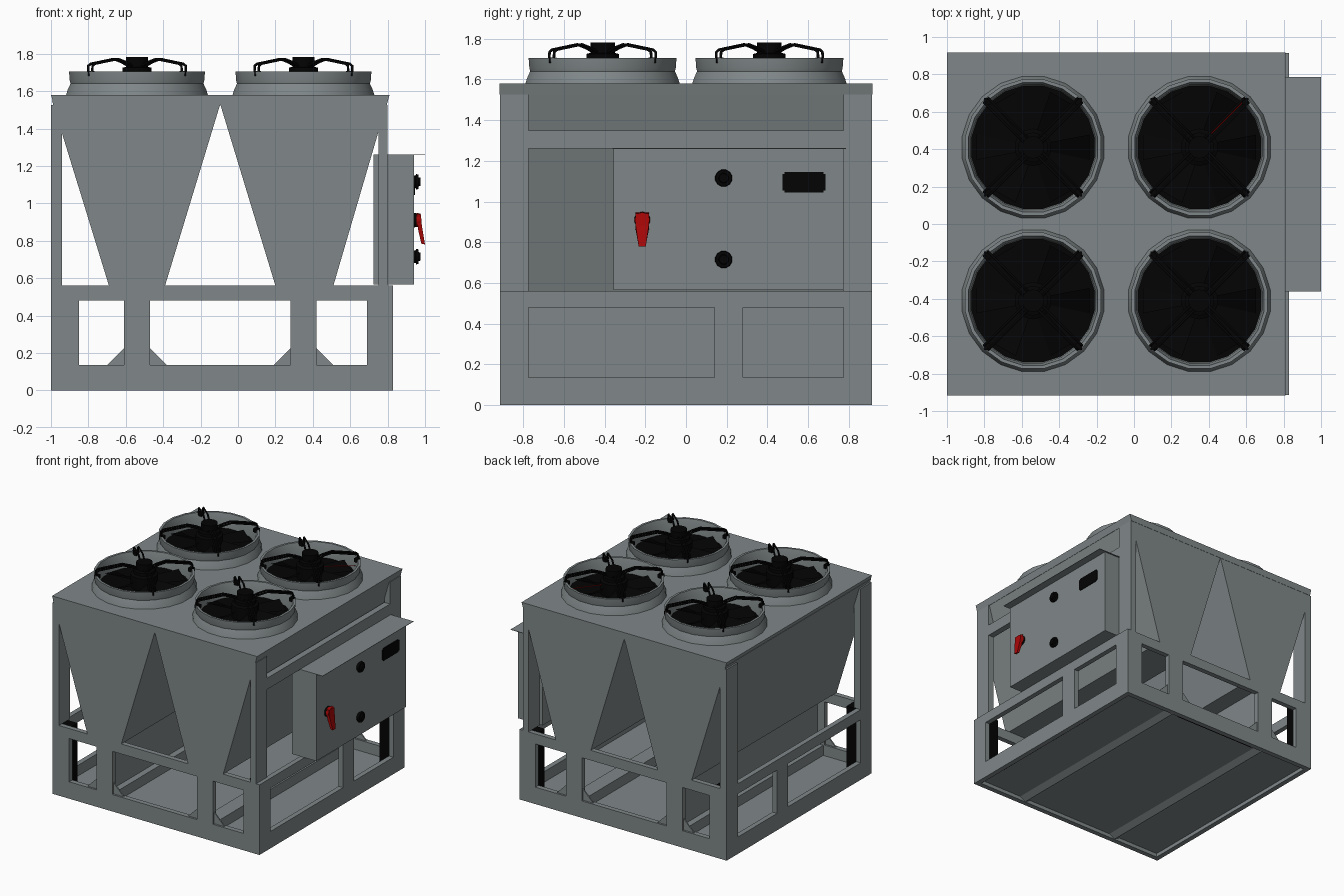
import bpy, bmesh, math
from mathutils import Vector

if "Cube" in bpy.data.objects:
    bpy.data.objects.remove(bpy.data.objects["Cube"])


def material(name, rgb):
    m = bpy.data.materials.new(name)
    m.diffuse_color = (*rgb, 1)
    m.use_nodes = True
    m.node_tree.nodes["Principled BSDF"].inputs["Base Color"].default_value = m.diffuse_color
    return m


GREY = material("grey_steel", (0.215, 0.243, 0.248))
BLACK = material("black", (0.001, 0.001, 0.001))
RED = material("red", (0.4, 0.002, 0.002))


def finish(name, bm, mat, smooth=False):
    bmesh.ops.recalc_face_normals(bm, faces=bm.faces[:])
    me = bpy.data.meshes.new(name)
    bm.to_mesh(me)
    bm.free()
    me.materials.append(mat)
    ob = bpy.data.objects.new(name, me)
    bpy.context.collection.objects.link(ob)
    if smooth:
        bpy.context.view_layer.objects.active = ob
        ob.select_set(True)
        bpy.ops.object.shade_smooth_by_angle(angle=math.radians(35))
        ob.select_set(False)
    return ob


def boxes(name, mat, items):
    """Each item is (x0, x1, y0, y1, z0, z1)."""
    bm = bmesh.new()
    for x0, x1, y0, y1, z0, z1 in items:
        r = bmesh.ops.create_cube(bm, size=1)
        for v in r["verts"]:
            v.co = Vector((x0 if v.co.x < 0 else x1,
                           y0 if v.co.y < 0 else y1,
                           z0 if v.co.z < 0 else z1))
    return finish(name, bm, mat)


def prism(name, mat, profile, y0, y1):
    """Profile in x and z, extruded along y."""
    bm = bmesh.new()
    f = bm.faces.new([bm.verts.new((x, y0, z)) for x, z in profile])
    r = bmesh.ops.extrude_face_region(bm, geom=[f])
    for v in r["geom"]:
        if isinstance(v, bmesh.types.BMVert):
            v.co.y = y1
    return finish(name, bm, mat)


def lathe(name, mat, profile, centre, sides, axis="z", closed=False, smooth=True):
    """Revolve (radius, height) points round a vertical axis or along x."""
    bm = bmesh.new()
    rings = []
    for r, h in profile:
        ring = []
        for i in range(sides):
            a = 2 * math.pi * (i + 0.5) / sides
            p = Vector((r * math.cos(a), r * math.sin(a), h))
            if axis == "x":
                p = Vector((h, p.x, p.y))
            ring.append(bm.verts.new(p + Vector(centre)))
        rings.append(ring)
    pairs = list(zip(rings, rings[1:])) + ([(rings[-1], rings[0])] if closed else [])
    for a, b in pairs:
        for i in range(sides):
            j = (i + 1) % sides
            bm.faces.new((a[i], a[j], b[j], b[i]))
    if not closed:
        bm.faces.new(rings[0])
        bm.faces.new(rings[-1])
    return finish(name, bm, mat, smooth)


def tube(name, mat, paths, radius):
    cu = bpy.data.curves.new(name, "CURVE")
    cu.dimensions = "3D"
    cu.bevel_depth = radius
    cu.bevel_resolution = 1
    cu.use_fill_caps = True
    for path in paths:
        s = cu.splines.new("POLY")
        s.points.add(len(path) - 1)
        for p, co in zip(s.points, path):
            p.co = (*co, 1)
    cu.materials.append(mat)
    ob = bpy.data.objects.new(name, cu)
    bpy.context.collection.objects.link(ob)


XL, XR, Y = -1.0, 0.83, 0.915
T = 0.04
COLS = (-0.54, 0.35)

# Base frame: front and back walls with three windows and corner gussets
for name, y0, y1 in (("front", -Y, -Y + T), ("back", Y - T, Y)):
    rails = [(XL, XR, y0, y1, 0, 0.135), (XL, XR, y0, y1, 0.48, 0.56)]
    posts = [(a, b, y0, y1, 0.135, 0.48) for a, b in
             ((XL, -0.85), (-0.61, -0.47), (0.28, 0.42), (0.69, XR))]
    boxes("base_%s_frame" % name, GREY, rails + posts)
    for c in COLS:
        for s in (-1, 1):
            prism("gusset", GREY, [(c + s * 0.07, 0.135), (c + s * 0.16, 0.135),
                                   (c + s * 0.07, 0.225)], y0 + 0.015, y1 - 0.015)

# Base frame: side walls with two windows
for name, x0, x1 in (("left", XL, XL + T), ("right", XR - T, XR)):
    e = Y - T
    rails = [(x0, x1, -e, e, 0, 0.135), (x0, x1, -e, e, 0.48, 0.56)]
    posts = [(x0, x1, a, b, 0.135, 0.48) for a, b in
             ((-e, -0.775), (0.14, 0.28), (0.775, e))]
    boxes("base_%s_frame" % name, GREY, rails + posts)

# Floor, cross beams and dividing plate
boxes("floor", GREY, [(XL + T, XR - T, -Y + T, Y - T, 0.03, 0.05)])
boxes("floor_beams", GREY, [(c - 0.06, c + 0.06, -Y + T, Y - T, 0.05, 0.13) for c in COLS])
for c in COLS:
    prism("under_beam", GREY, [(c - 0.05, 0.03), (c, 0.002), (c + 0.05, 0.03)], -Y + T, Y - T)
boxes("dividing_plate", GREY, [(-0.55, -0.53, -Y + T, Y - T, 0.13, 0.56)])

# Black inner corner posts and black edge seals under the floor
boxes("inner_corner_posts", BLACK,
      [(x, x + 0.09, min(s * 0.785, s * 0.874), max(s * 0.785, s * 0.874), 0.05, 0.55)
       for x in (-0.958, 0.698) for s in (-1, 1)])
boxes("floor_seals", BLACK, [(0.765, 0.788, -0.72, 0.38, 0.022, 0.03),
                             (-0.46, 0.27, 0.84, 0.873, 0.022, 0.03)])

# V-shaped coil housings
prism("left_coil_housing", GREY,
      [(-0.995, 1.55), (-0.69, 0.56), (-0.39, 0.56), (-0.095, 1.53), (-0.095, 1.55)], -Y, Y)
prism("right_coil_housing", GREY,
      [(-0.095, 1.55), (-0.095, 1.53), (0.20, 0.56), (0.51, 0.56), (0.80, 1.55)], -Y, Y)

# Corner posts and right-hand cross rail
boxes("corner_posts", GREY,
      [(x0, x1, min(s * 0.775, s * Y), max(s * 0.775, s * Y), 0.56, 1.525)
       for x0, x1 in ((XL, -0.94), (0.75, 0.80)) for s in (-1, 1)])
boxes("cross_rail", GREY, [(0.75, 0.80, -0.775, 0.775, 1.26, 1.35)])

# Top deck with tapered edges
prism("top_deck", GREY, [(-1.0, 1.58), (-0.985, 1.525), (0.795, 1.525), (0.81, 1.58)],
      -0.917, 0.917)

# Control cabinet
boxes("control_cabinet", GREY, [(0.725, 0.94, -0.355, 0.775, 0.565, 1.258)])
boxes("cabinet_roof", GREY, [(0.725, 1.0, -0.36, 0.785, 1.259, 1.262)])
boxes("display", BLACK, [(0.94, 0.946, 0.475, 0.685, 1.055, 1.135),
                         (0.94, 0.946, 0.485, 0.675, 1.045, 1.145)])
for z in (1.115, 0.715):
    lathe("knob", BLACK, [(0.035, 0), (0.035, 0.01), (0.043, 0.012), (0.04, 0.025),
                          (0.025, 0.026), (0.022, 0.037)], (0.94, 0.185, z), 12, "x")
lathe("switch_base", BLACK, [(0.04, 0), (0.036, 0.014)], (0.94, -0.215, 0.91), 14, "x")

# Red switch handle: tapered lever leaning outwards
lathe("switch_hub", RED, [(0.038, 0.014), (0.036, 0.035)], (0.94, -0.215, 0.91), 14, "x")
lever = prism("switch_lever", RED, [(0.955, 0.945), (0.978, 0.94), (0.983, 0.88), (1.0, 0.78),
                                    (0.98, 0.785), (0.963, 0.86)], -0.247, -0.183)
for v in lever.data.vertices:
    k = 0.55 if v.co.z < 0.8 else 1.0
    v.co.y = -0.215 + (v.co.y + 0.215) * k

# Four fans
for x in COLS:
    for y in (-0.41, 0.41):
        lathe("fan_shroud", GREY, [(0.384, 1.578), (0.376, 1.605), (0.360, 1.64), (0.364, 1.655),
                                   (0.368, 1.705), (0.350, 1.705), (0.338, 1.66), (0.332, 1.578)],
              (x, y, 0), 20, closed=True)
        lathe("fan_grille", BLACK, [(0.334, 1.582), (0.334, 1.592)], (x, y, 0), 20, smooth=False)
        lathe("fan_motor", BLACK, [(0.1, 1.592), (0.1, 1.69), (0.08, 1.7), (0.08, 1.725),
                                   (0.06, 1.73), (0.06, 1.782)], (x, y, 0), 14)
        # Pitched blades
        bm = bmesh.new()
        for i in range(6):
            a = i * math.pi / 3
            pts = [(0.09, -0.25, 1.60), (0.31, -0.22, 1.60), (0.31, 0.22, 1.635), (0.09, 0.3, 1.65)]
            bm.faces.new([bm.verts.new((x + r * math.cos(a + t), y + r * math.sin(a + t), z))
                          for r, t, z in pts])
        finish("fan_blades", bm, BLACK)
        # Paired diagonal motor arms and their clamps
        arms, feet = [], []
        for i in range(4):
            a = math.pi / 4 + i * math.pi / 2
            c, s = math.cos(a), math.sin(a)
            for o in (-0.016, 0.016):
                arms.append([(x + r * c - o * s, y + r * s + o * c, z) for r, z in
                             ((0.05, 1.735), (0.10, 1.755), (0.16, 1.772), (0.335, 1.746),
                              (0.352, 1.735), (0.356, 1.685))])
            fx, fy = x + 0.346 * c, y + 0.346 * s
            feet.append((fx - 0.018, fx + 0.018, fy - 0.018, fy + 0.018, 1.68, 1.707))
        tube("motor_arms", BLACK, arms, 0.007)
        boxes("arm_clamps", BLACK, feet)

# Red cable along one arm
tube("red_cable", RED, [[(0.40, 0.47, 1.66), (0.58, 0.65, 1.645)]], 0.003)
